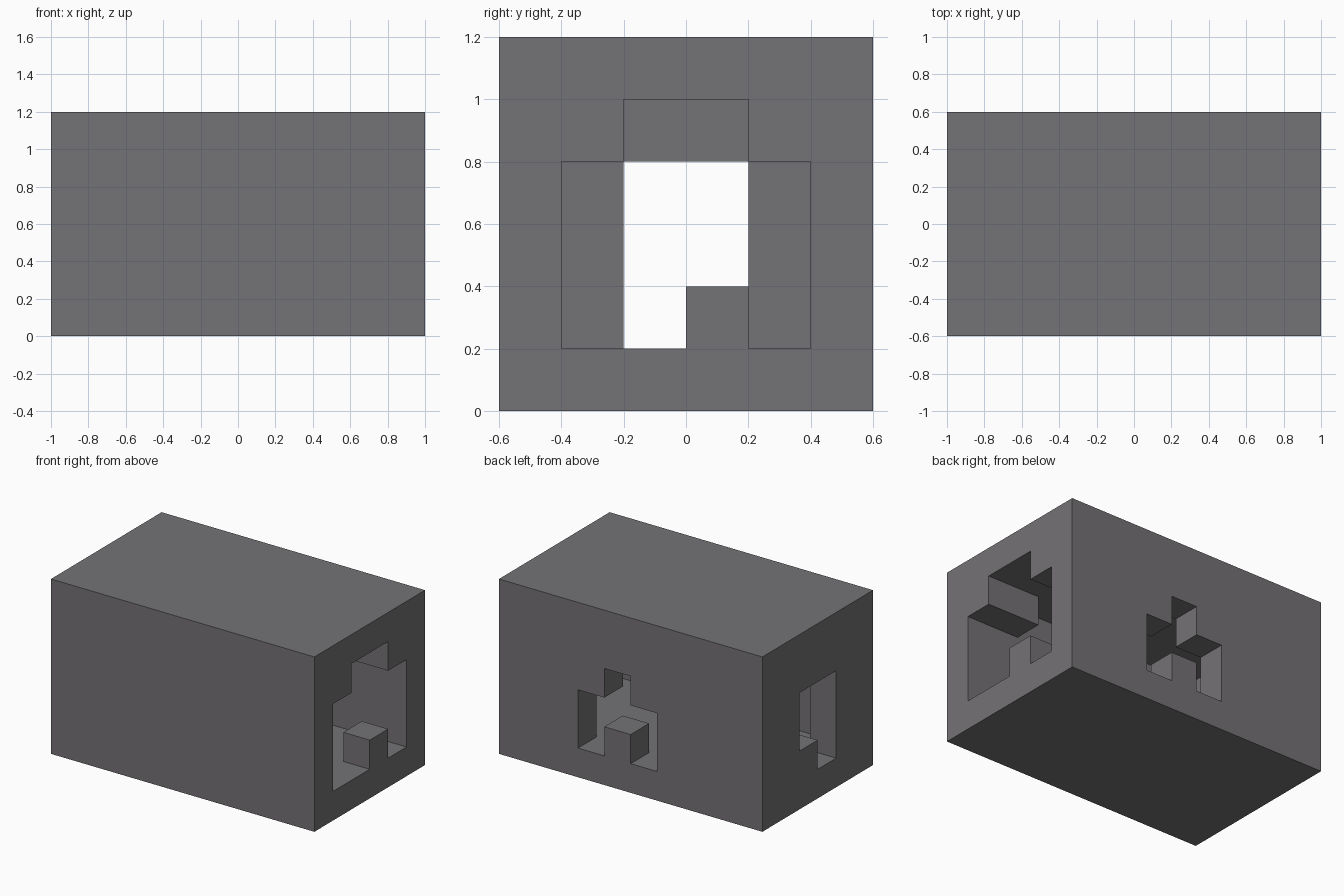
import bpy, bmesh
from itertools import product
from mathutils import Vector

cube = bpy.data.objects.get("Cube")
if cube:
    bpy.data.objects.remove(cube, do_unlink=True)

CELL = 0.2
SIZE = (10, 6, 6)  # block size in cells


def box(x0, x1, y0, y1, z0, z1):
    """All grid cells inside a box given in metres."""
    lows = [round((v + o) / CELL) for v, o in ((x0, 1), (y0, 0.6), (z0, 0))]
    highs = [round((v + o) / CELL) for v, o in ((x1, 1), (y1, 0.6), (z1, 0))]
    return set(product(*(range(a, b) for a, b in zip(lows, highs))))


solid = box(-1, 1, -0.6, 0.6, 0, 1.2)

# Inner chamber
solid -= box(-0.8, 0.6, -0.4, 0.4, 0.2, 1)

# Large right-hand opening with a raised middle, two cells deep
solid -= box(0.6, 1, -0.4, 0.4, 0.2, 0.8)
solid -= box(0.6, 1, -0.2, 0.2, 0.8, 1)
solid |= box(0.8, 1, 0, 0.2, 0.2, 0.4)  # step on the sill

# Narrow opening at the opposite end
solid -= box(-1, -0.8, -0.2, 0.2, 0.4, 0.8)
solid -= box(-1, -0.8, -0.2, 0, 0.2, 0.4)

# Back opening with a peak and a step
solid -= box(-0.2, 0.4, 0.4, 0.6, 0.2, 0.6)
solid -= box(0, 0.2, 0.4, 0.6, 0.6, 0.8)
solid |= box(0, 0.2, 0.4, 0.6, 0.2, 0.4)

# Skin every cell side that borders empty space
bm = bmesh.new()
origin = Vector((-1, -0.6, 0))
for cell in sorted(solid):
    centre = origin + (Vector(cell) + Vector((0.5, 0.5, 0.5))) * CELL
    for axis, sign in product(range(3), (-1, 1)):
        step = [0, 0, 0]
        step[axis] = sign
        if tuple(c + s for c, s in zip(cell, step)) in solid:
            continue
        normal = Vector(step)
        u = Vector([float(i == (axis + 1) % 3) for i in range(3)])
        v = normal.cross(u)
        corners = [centre + (normal + u * a + v * b) * CELL / 2
                   for a, b in ((-1, -1), (1, -1), (1, 1), (-1, 1))]
        bm.faces.new([bm.verts.new(p) for p in corners])
bmesh.ops.remove_doubles(bm, verts=bm.verts, dist=0.001)

mesh = bpy.data.meshes.new("hollow_block")
bm.to_mesh(mesh)
bm.free()
block = bpy.data.objects.new("hollow_block", mesh)
bpy.context.collection.objects.link(block)

# Stone grey material
grey = bpy.data.materials.new("stone_grey")
grey.use_nodes = True
colour = (0.175, 0.168, 0.176, 1)
grey.diffuse_color = colour
grey.node_tree.nodes["Principled BSDF"].inputs["Base Color"].default_value = colour
mesh.materials.append(grey)
